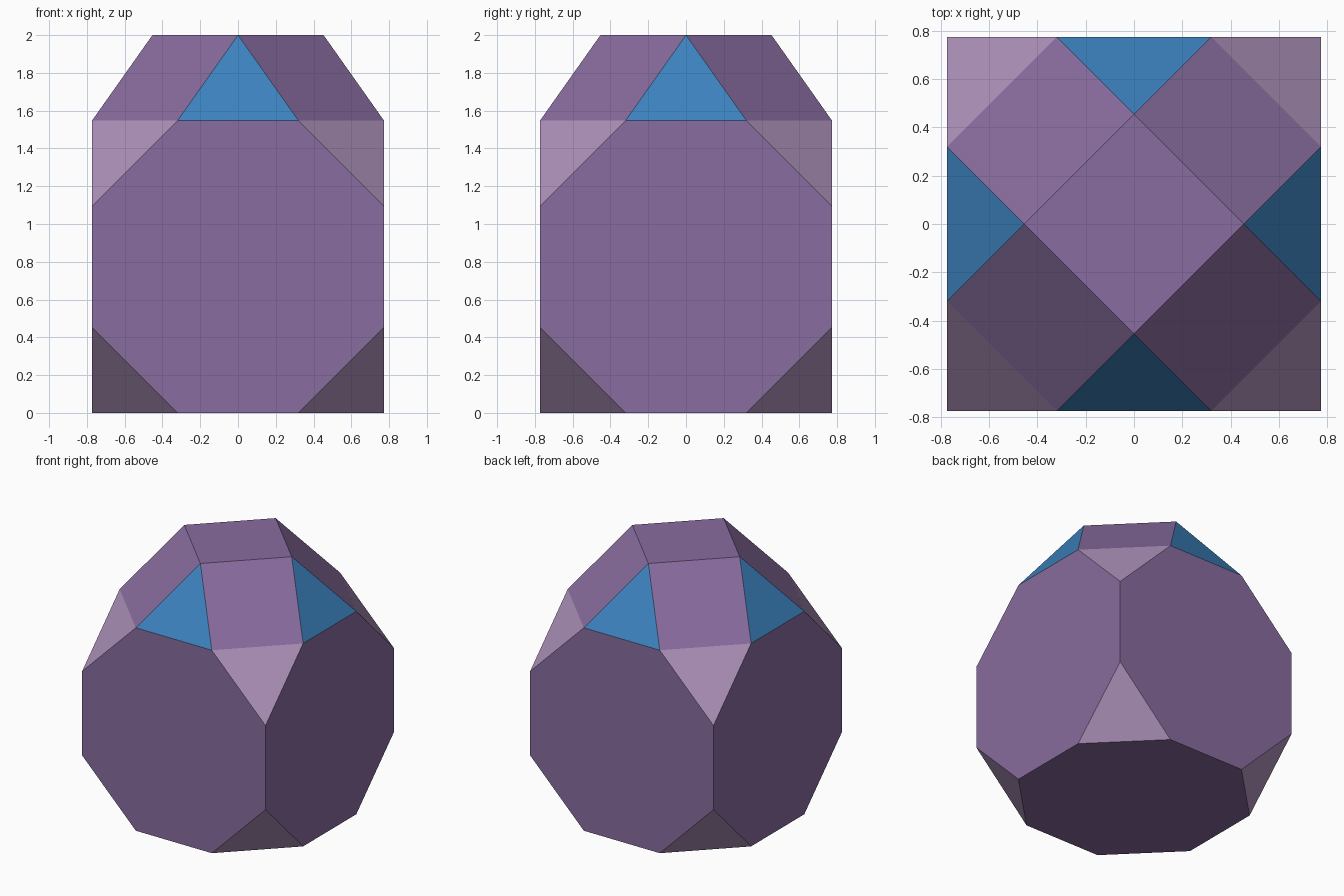
import bpy, bmesh, math
from itertools import product

if "Cube" in bpy.data.objects:
    bpy.data.objects.remove(bpy.data.objects["Cube"])

EDGE = 2 / (1 + 1.5 * math.sqrt(2))      # every edge has this length
H = EDGE / 2                             # half edge
R = EDGE * (1 + math.sqrt(2)) / 2        # half width of the truncated cube
C = EDGE / math.sqrt(2)                  # cap height, and reach of its top square


def material(name, colour):
    m = bpy.data.materials.new(name)
    m.diffuse_color = (*colour, 1)
    m.use_nodes = True
    m.node_tree.nodes["Principled BSDF"].inputs["Base Color"].default_value = m.diffuse_color
    return m


# Corner points of the truncated cube, standing on the ground
points = set()
for sx, sy, sz in product((-1, 1), repeat=3):
    for x, y, z in ((H, R, R), (R, H, R), (R, R, H)):
        points.add((sx * x, sy * y, sz * z + R))
# Diamond-shaped top of the raised cap
for s in (-1, 1):
    points |= {(s * C, 0, 2), (0, s * C, 2)}

# Wrap the points in one solid and merge its coplanar triangles
bm = bmesh.new()
for p in sorted(points):
    bm.verts.new(p)
bmesh.ops.convex_hull(bm, input=bm.verts[:])
bmesh.ops.dissolve_limit(bm, angle_limit=math.radians(1),
                         verts=bm.verts[:], edges=bm.edges[:])
bmesh.ops.recalc_face_normals(bm, faces=bm.faces[:])

# Octagons and squares purple, corner triangles mauve, cap triangles blue
for f in bm.faces:
    f.smooth = False
    if len(f.verts) == 3:
        f.material_index = 1 if min(abs(n) for n in f.normal) > 0.1 else 2

mesh = bpy.data.meshes.new("capped_truncated_cube")
bm.to_mesh(mesh)
bm.free()
mesh.materials.append(material("purple", (0.246, 0.150, 0.342)))
mesh.materials.append(material("pale_mauve", (0.413, 0.283, 0.487)))
mesh.materials.append(material("blue", (0.045, 0.223, 0.515)))
solid = bpy.data.objects.new("capped_truncated_cube", mesh)
bpy.context.collection.objects.link(solid)
